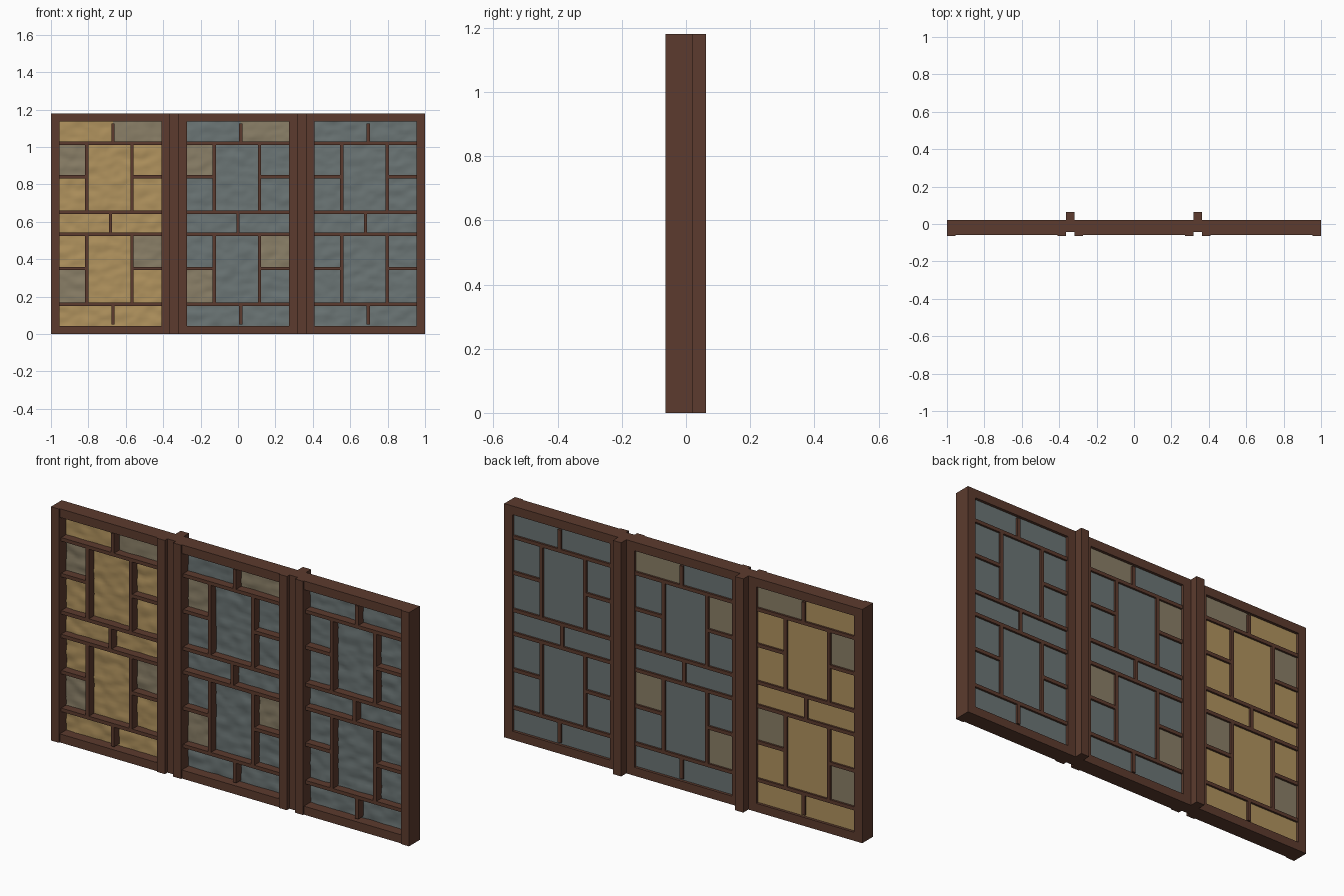
import bpy, bmesh, math
from mathutils import Matrix, Vector, noise

if "Cube" in bpy.data.objects:
    bpy.data.objects.remove(bpy.data.objects["Cube"], do_unlink=True)


def material(name, srgb):
    rgba = [((c / 255 + 0.055) / 1.055) ** 2.4 for c in srgb] + [1]
    m = bpy.data.materials.new(name)
    m.use_nodes = True
    m.diffuse_color = rgba
    node = m.node_tree.nodes["Principled BSDF"]
    node.inputs["Base Color"].default_value = rgba
    node.inputs["Roughness"].default_value = 0.7
    return m


WOOD = material("dark brown wood", (92, 59, 46))
AMBER = material("amber glass", (177, 147, 94))
OLIVE = material("dull olive glass", (138, 127, 103))
GREY = material("blue grey glass", (107, 117, 117))


def add_object(name, bm, mat):
    mesh = bpy.data.meshes.new(name)
    bm.to_mesh(mesh)
    bm.free()
    mesh.materials.append(mat)
    ob = bpy.data.objects.new(name, mesh)
    bpy.context.collection.objects.link(ob)
    return ob


def box(bm, x0, x1, y0, y1, z0, z1):
    size = Matrix.Diagonal((x1 - x0, y1 - y0, z1 - z0, 1))
    mid = Vector((x0 + x1, y0 + y1, z0 + z1)) / 2
    bmesh.ops.create_cube(bm, size=1, matrix=Matrix.Translation(mid) @ size)


def ripple(p):
    # Broad horizontal waves with finer bumps on top
    broad = noise.noise(Vector((p.x * 14, 3, p.z * 24)))
    fine = noise.noise(Vector((p.x * 32, 9, p.z * 50)))
    return 0.005 * broad + 0.002 * fine


def pane(name, x0, x1, z0, z1, mat):
    # Rippled front sheet extruded back to a flat rear face
    bm = bmesh.new()
    w, h = x1 - x0, z1 - z0
    place = (Matrix.Translation(((x0 + x1) / 2, 0, (z0 + z1) / 2))
             @ Matrix.Rotation(math.pi / 2, 4, "X") @ Matrix.Diagonal((w, h, 1, 1)))
    bmesh.ops.create_grid(bm, x_segments=round(w / 0.013), y_segments=round(h / 0.013),
                          size=0.5, matrix=place)
    front = list(bm.verts)
    ext = bmesh.ops.extrude_face_region(bm, geom=list(bm.faces), use_keep_orig=True)
    for v in ext["geom"]:
        if isinstance(v, bmesh.types.BMVert):
            v.co.y = GLASS_BACK
    for v in front:
        v.co.y = GLASS_FRONT + ripple(v.co)
    bmesh.ops.recalc_face_normals(bm, faces=list(bm.faces))
    ob = add_object(name, bm, mat)
    bpy.ops.object.select_all(action="DESELECT")
    ob.select_set(True)
    bpy.context.view_layer.objects.active = ob
    bpy.ops.object.shade_smooth_by_angle(angle=math.radians(40))


H = 1.18
HALF, STILE = 0.318, 0.045
IN = HALF - STILE
BOT, TOP = 0.043, 1.136
PITCH = 0.682
BAR = 0.009
BACK = 0.022
GLASS_FRONT, GLASS_BACK = -0.006, 0.008

# Lattice lines, measured from each panel's centre
ROWS = [BOT, 0.16, 0.533, 0.652, 1.021, TOP]
LEFT, RIGHT, SHORT = -0.127, 0.115, 0.014


def panel(side, cx, main, accent):
    # Outer frame: stiles stand slightly proud of the rails
    bm = bmesh.new()
    for a, b in ((-HALF, -IN), (IN, HALF)):
        box(bm, cx + a, cx + b, -0.064, BACK, 0, H)
    for a, b in ((0, BOT), (TOP, H)):
        box(bm, cx - IN, cx + IN, -0.058, BACK, a, b)
    add_object(side + "_frame", bm, WOOD)

    # Lattice bars, and the cells they enclose
    bm = bmesh.new()
    cells = []

    def hbar(x0, x1, z):
        box(bm, cx + x0, cx + x1, -0.047, 0.018, z - BAR, z + BAR)

    def vbar(x, z0, z1):
        box(bm, cx + x - BAR, cx + x + BAR, -0.047, 0.018, z0 + BAR, z1 - BAR)

    for z in ROWS[1:-1]:
        hbar(-IN, IN, z)
    for i, (z0, z1) in enumerate(zip(ROWS, ROWS[1:])):
        if i % 2 == 0:
            x = 0 if i == 2 else SHORT
            vbar(x, z0, z1)
            cells += [(-IN, x, z0, z1, False), (x, IN, z0, z1, i == 4)]
        else:
            zm = (z0 + z1) / 2 + 0.004
            vbar(LEFT, z0, z1)
            vbar(RIGHT, z0, z1)
            hbar(-IN, LEFT - BAR, zm)
            hbar(RIGHT + BAR, IN, zm)
            cells += [(LEFT, RIGHT, z0, z1, False),
                      (-IN, LEFT, z0, zm, i == 1), (-IN, LEFT, zm, z1, i == 3),
                      (RIGHT, IN, z0, zm, False), (RIGHT, IN, zm, z1, i == 1)]
    add_object(side + "_lattice", bm, WOOD)

    for n, (x0, x1, z0, z1, odd) in enumerate(cells):
        pane(f"{side}_pane_{n + 1}", cx + x0, cx + x1, z0, z1, accent if odd else main)


panel("right", -PITCH, AMBER, OLIVE)
panel("middle", 0, GREY, OLIVE)
panel("left", PITCH, GREY, GREY)

# Posts joining the panels, projecting at the back
for name, s in (("right_post", -1), ("left_post", 1)):
    bm = bmesh.new()
    c = s * PITCH / 2
    box(bm, c - 0.023, c + 0.023, -0.043, 0.063, 0, H)
    add_object(name, bm, WOOD)
